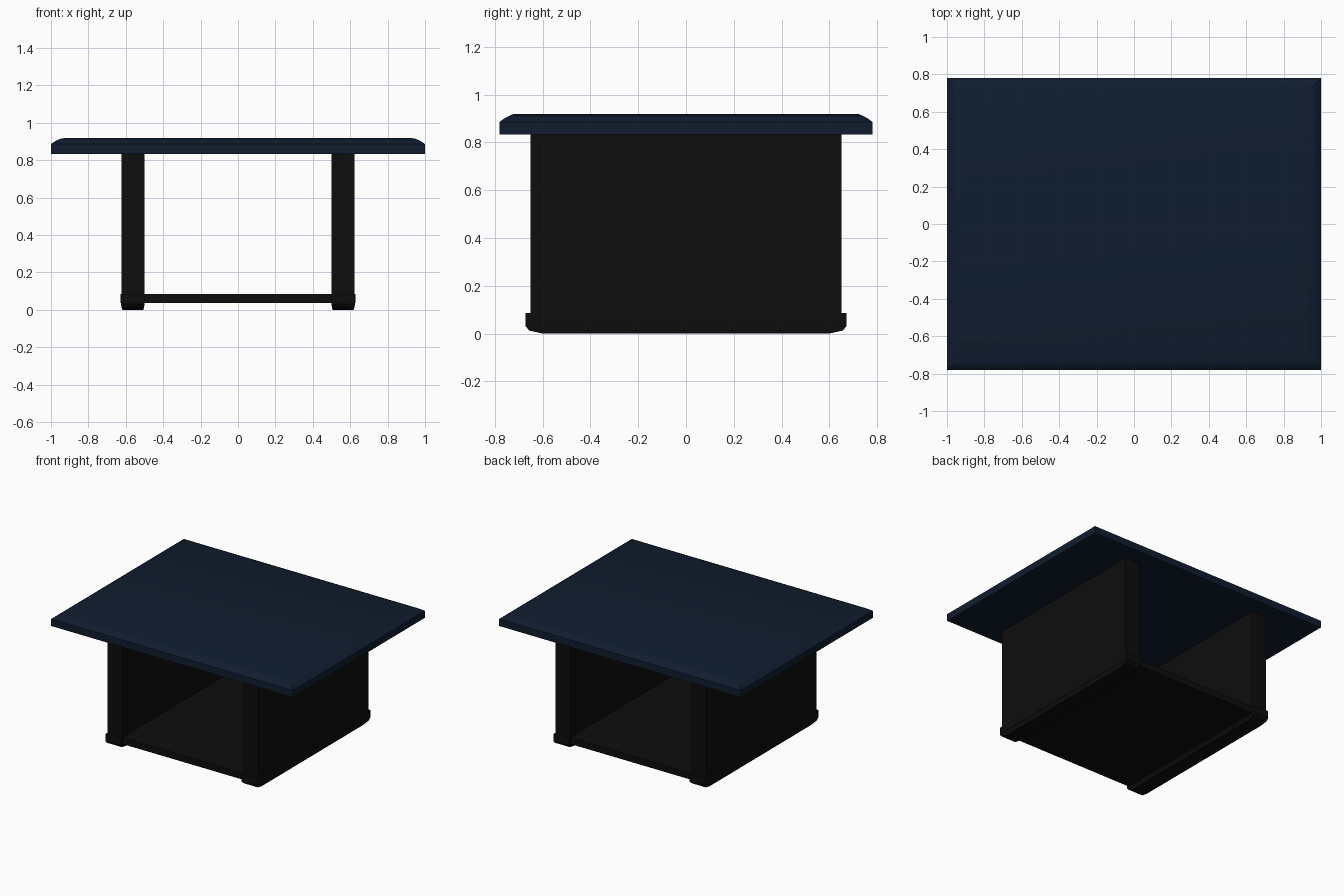
import bpy, bmesh, math

if "Cube" in bpy.data.objects:
    bpy.data.objects.remove(bpy.data.objects["Cube"])


def material(name, rgb):
    m = bpy.data.materials.new(name)
    m.diffuse_color = (*rgb, 1)
    m.use_nodes = True
    m.node_tree.nodes["Principled BSDF"].inputs["Base Color"].default_value = m.diffuse_color
    return m


navy = material("navy_top", (0.005, 0.012, 0.028))
black = material("black_base", (0.004, 0.004, 0.004))


def finish(name, bm, mat):
    bmesh.ops.recalc_face_normals(bm, faces=bm.faces)
    mesh = bpy.data.meshes.new(name)
    bm.to_mesh(mesh)
    bm.free()
    mesh.materials.append(mat)
    ob = bpy.data.objects.new(name, mesh)
    bpy.context.collection.objects.link(ob)
    bpy.ops.object.select_all(action='DESELECT')
    ob.select_set(True)
    bpy.context.view_layer.objects.active = ob
    bpy.ops.object.shade_smooth_by_angle(angle=math.radians(30))
    return ob


def stacked_slab(name, cx, rings, mat):
    """Loft rectangles given as (half x, half y, z), bottom to top."""
    bm = bmesh.new()
    loops = [[bm.verts.new((cx + sx * hx, sy * hy, z))
              for sx, sy in ((-1, -1), (1, -1), (1, 1), (-1, 1))]
             for hx, hy, z in rings]
    for a, b in zip(loops, loops[1:]):
        for i in range(4):
            j = (i + 1) % 4
            bm.faces.new((a[i], a[j], b[j], b[i]))
    bm.faces.new(loops[0][::-1])
    bm.faces.new(loops[-1])
    return finish(name, bm, mat)


# Tabletop with a softly sloped upper rim
stacked_slab("tabletop", 0, [
    (1.0, 0.78, 0.833), (1.0, 0.78, 0.886), (0.975, 0.757, 0.903),
    (0.95, 0.735, 0.914), (0.92, 0.722, 0.919)], navy)

# Side panels, each standing on a foot with rounded lower ends
for side, s in (("left", -1), ("right", 1)):
    stacked_slab(side + "_panel", s * 0.561, [
        (0.061, 0.652, 0.02), (0.061, 0.652, 0.835)], black)
    stacked_slab(side + "_foot", s * 0.5625, [
        (0.056, 0.60, 0.0), (0.0605, 0.655, 0.012),
        (0.0625, 0.672, 0.03), (0.0625, 0.672, 0.085)], black)

# Bottom shelf joining the feet
stacked_slab("bottom_shelf", 0, [
    (0.627, 0.652, 0.035), (0.627, 0.652, 0.084)], black)
